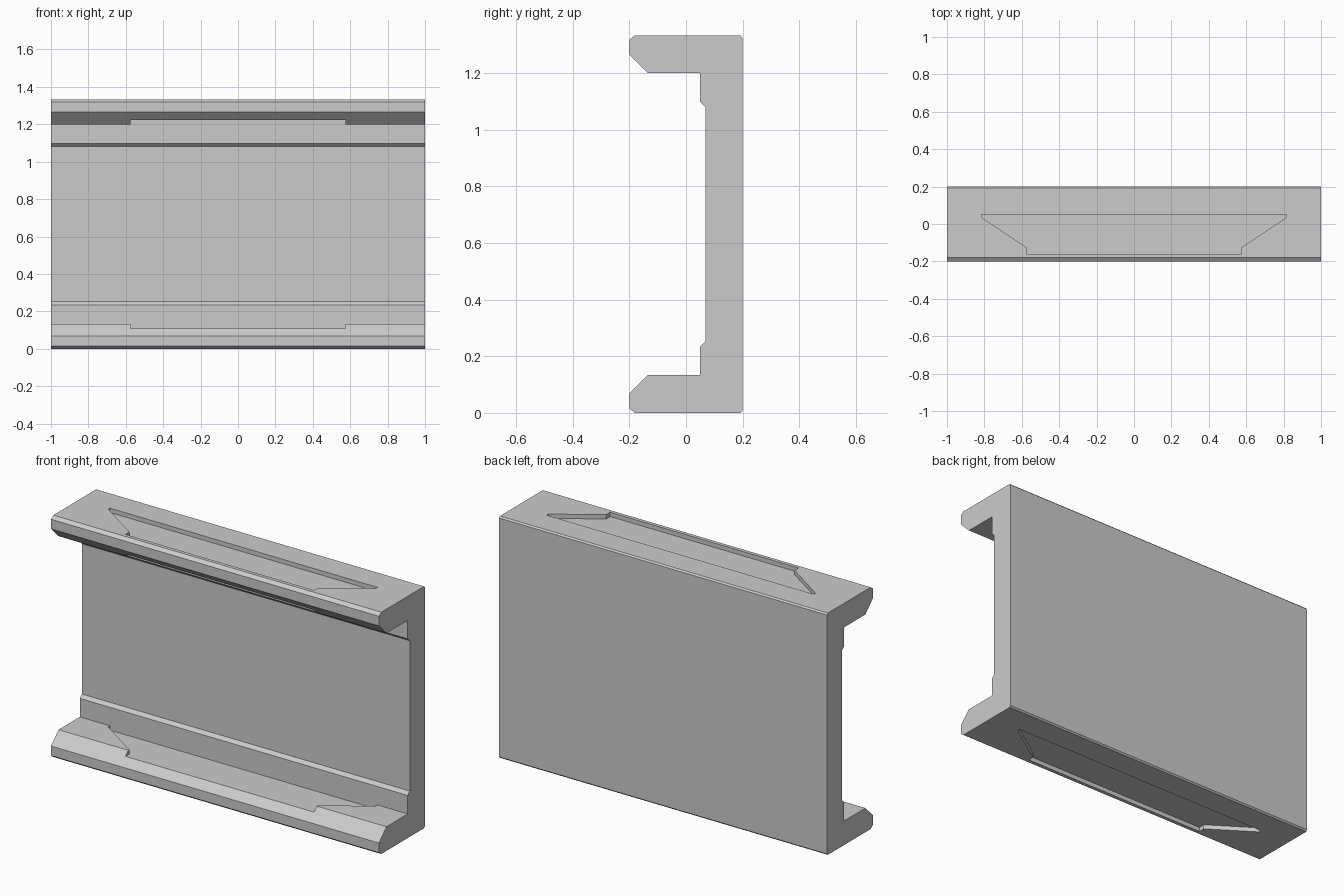
import bpy, bmesh
from mathutils import Vector

if "Cube" in bpy.data.objects:
    bpy.data.objects.remove(bpy.data.objects["Cube"])

H = 1.333       # total height
FLANGE = 0.133  # flange thickness
DEPTH = 0.024   # pocket depth


def add_prism(bm, points, sweep):
    """Closed outline swept along a vector."""
    face = bm.faces.new([bm.verts.new(p) for p in points])
    moved = bmesh.ops.extrude_face_region(bm, geom=[face])["geom"]
    verts = [g for g in moved if isinstance(g, bmesh.types.BMVert)]
    bmesh.ops.translate(bm, verts=verts, vec=Vector(sweep))


def finish(bm, name):
    bmesh.ops.recalc_face_normals(bm, faces=bm.faces[:])
    mesh = bpy.data.meshes.new(name)
    bm.to_mesh(mesh)
    bm.free()
    obj = bpy.data.objects.new(name, mesh)
    bpy.context.collection.objects.link(obj)
    return obj


# Channel body: lower half of the (y, z) profile, mirrored to the top
half = [(0.2, 0.008), (0.192, 0), (-0.18, 0), (-0.2, 0.015), (-0.2, 0.068),
        (-0.135, FLANGE), (0.05, FLANGE), (0.05, 0.235), (0.068, 0.252)]
profile = half + [(y, H - z) for y, z in reversed(half)]
bm = bmesh.new()
add_prism(bm, [(-1, y, z) for y, z in profile], (2, 0, 0))
channel = finish(bm, "wall_channel")

# Pockets: same outline cut into the outer and inner face of both flanges
side = [(0.815, 0.05), (0.815, 0.035), (0.575, -0.125), (0.575, -0.16)]
outline = side + [(-x, y) for x, y in reversed(side)]
bm = bmesh.new()
for low, high in ((-0.05, DEPTH), (FLANGE - DEPTH, 0.18)):
    for a, b in ((low, high), (H - high, H - low)):
        add_prism(bm, [(x, y, a) for x, y in outline], (0, 0, b - a))
cutter = finish(bm, "pocket_cutter")
cutter.hide_render = True

mod = channel.modifiers.new("pockets", "BOOLEAN")
mod.operation = "DIFFERENCE"
mod.solver = "EXACT"
mod.object = cutter
bpy.context.view_layer.objects.active = channel
bpy.ops.object.modifier_apply(modifier=mod.name)
bpy.data.objects.remove(cutter)
